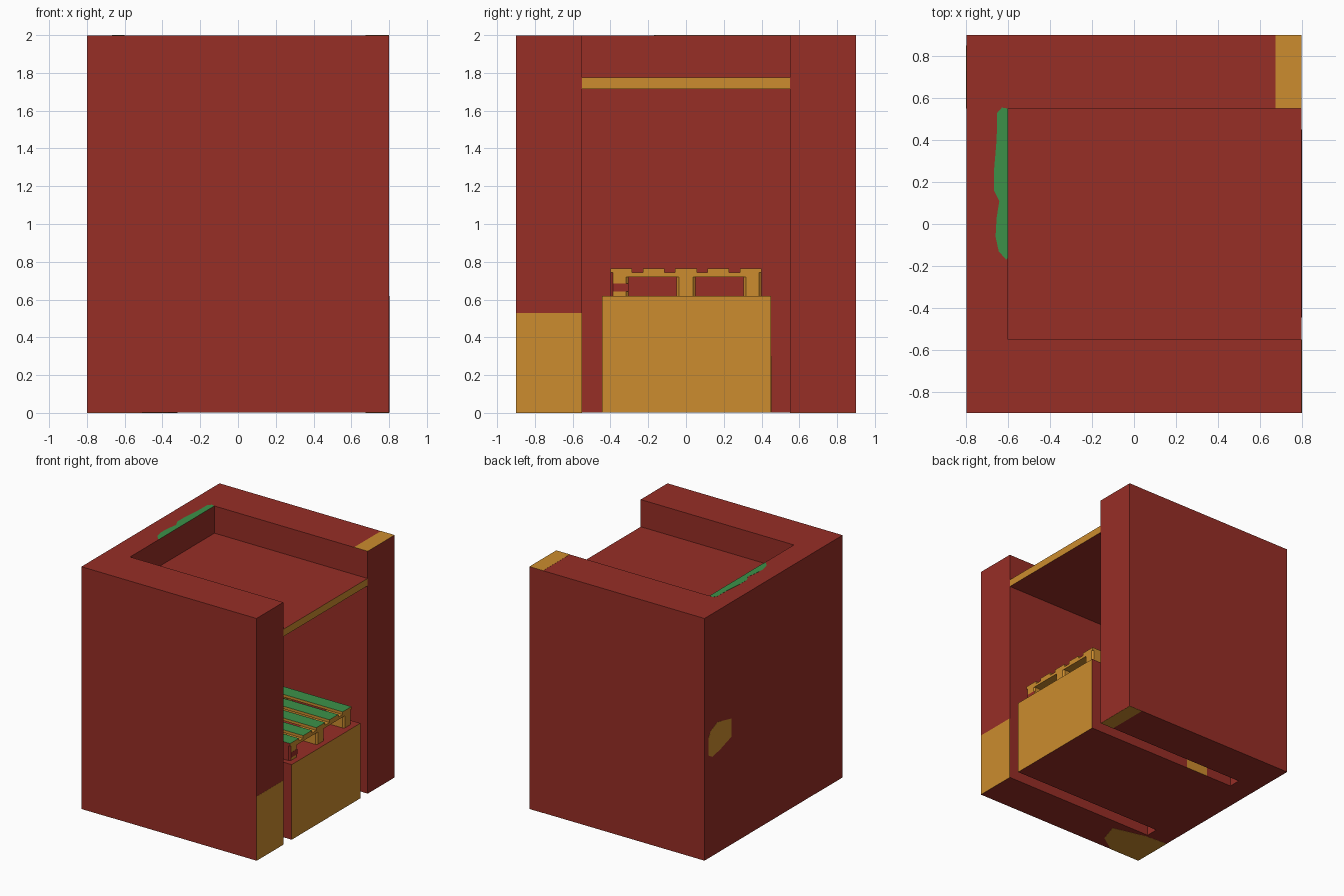
import bpy, bmesh, math
from mathutils import Vector

if "Cube" in bpy.data.objects:
    bpy.data.objects.remove(bpy.data.objects["Cube"])

def srgb(r, g, b):
    return tuple(((c / 255 + 0.055) / 1.055) ** 2.4 for c in (r, g, b)) + (1,)

def material(name, rgb):
    m = bpy.data.materials.new(name)
    m.diffuse_color = srgb(*rgb)
    m.use_nodes = True
    m.node_tree.nodes["Principled BSDF"].inputs["Base Color"].default_value = m.diffuse_color
    return m

MATS = [material("brick_red", (151, 46, 38)),
        material("wood_orange", (204, 140, 46)),
        material("leaf_green", (60, 145, 73))]
RED, ORANGE, GREEN = 0, 1, 2

def finish(bm, name, rule):
    """Recalculate normals, colour faces by rule(normal, centre), link object."""
    bmesh.ops.recalc_face_normals(bm, faces=bm.faces)
    bm.normal_update()
    for f in bm.faces:
        f.material_index = rule(f.normal, f.calc_center_median())
    me = bpy.data.meshes.new(name)
    bm.to_mesh(me)
    bm.free()
    for m in MATS:
        me.materials.append(m)
    ob = bpy.data.objects.new(name, me)
    bpy.context.collection.objects.link(ob)
    return ob

def prism(name, points, offset, rule):
    """Extrude a flat 3D outline along offset."""
    bm = bmesh.new()
    face = bm.faces.new([bm.verts.new(p) for p in points])
    ext = bmesh.ops.extrude_face_region(bm, geom=[face], use_keep_orig=True)
    verts = [v for v in ext["geom"] if isinstance(v, bmesh.types.BMVert)]
    bmesh.ops.translate(bm, verts=verts, vec=Vector(offset))
    return finish(bm, name, rule)

def box(name, x, y, z, rule, chamfer=0):
    bm = bmesh.new()
    bmesh.ops.create_cube(bm, size=1)
    for v in bm.verts:
        v.co = [(r[0] + r[1]) / 2 + c * (r[1] - r[0]) for c, r in zip(v.co, (x, y, z))]
    if chamfer:
        edges = [e for e in bm.edges if abs(e.verts[0].co.z - e.verts[1].co.z) > 1e-4]
        bmesh.ops.bevel(bm, geom=edges, offset=chamfer, segments=1, affect='EDGES')
    return finish(bm, name, rule)

def plain(colour):
    return lambda n, c: colour

def front_edge(n, c):
    return ORANGE if n.x > 0.9 else RED

T = 0.001  # thickness of painted plates

# U-shaped enclosure, open towards +x
outline = [(0.799, -0.9), (0.799, -0.55), (-0.6, -0.55), (-0.6, 0.55),
           (0.799, 0.55), (0.799, 0.9), (-0.799, 0.9), (-0.799, -0.9)]
prism("enclosure_walls", [(x, y, T) for x, y in outline], (0, 0, 2 - 2 * T), plain(RED))

# Roof panel and pedestal
box("roof_panel", (-0.6, 0.798), (-0.55, 0.55), (1.715, 1.775), front_edge)
box("pedestal", (-0.6, 0.802), (-0.445, 0.45), (T, 0.62), front_edge)

# Painted patches
box("wall_end_patch", (0.799, 0.8), (-0.9, -0.55), (0, 0.53), plain(ORANGE))
box("top_corner_patch", (0.675, 0.799), (0.55, 0.9), (2 - T, 2), plain(ORANGE))
box("bottom_corner_patch", (0.675, 0.799), (0.55, 0.9), (0, T), plain(ORANGE))
box("pedestal_side_patch", (-0.36, -0.16), (0.45, 0.452), (T, 0.3), plain(ORANGE))
prism("top_strip_patch",
      [(x, y, 2 - T) for x, y in
       [(-0.6, 0.55), (-0.63, 0.555), (-0.652, 0.53), (-0.655, 0.4), (-0.668, 0.25),
        (-0.668, 0.16), (-0.642, 0.11), (-0.655, 0.03), (-0.66, -0.06),
        (-0.645, -0.13), (-0.61, -0.17), (-0.6, -0.16)]], (0, 0, T), plain(GREEN))
prism("left_wall_patch",
      [(-0.799, y, z) for y, z in
       [(0.85, 0.85), (0.85, 0.99), (0.82, 1.04), (0.73, 1.08), (0.55, 1.04),
        (0.55, 0.89), (0.70, 0.84), (0.80, 0.82)]], (-T, 0, 0), plain(ORANGE))
prism("bottom_blob_patch",
      [(x, y, 0) for x, y in
       [(-0.32, -0.64), (-0.37, -0.8), (-0.52, -0.9), (-0.799, -0.9),
        (-0.799, -0.556), (-0.6, -0.57)]], (0, 0, T), plain(ORANGE))

# Pallet: bottom runners, nine blocks, cross boards and top slats
PX0, PX1, Z = -0.445, 0.755, 0.62

def wood(n, c):
    return RED if n.y < -0.6 and c.y < -0.38 else ORANGE

def slat_rule(n, c):
    return GREEN if n.z > 0.9 else wood(n, c)

rows = {"near": (-0.4, -0.305), "middle": (-0.05, 0.05), "far": (0.305, 0.4)}
cols = {"left": (PX0, PX0 + 0.145), "centre": (0.0825, 0.2275), "right": (PX1 - 0.145, PX1)}
for rn, ry in rows.items():
    box(f"pallet_runner_{rn}", (PX0, PX1), ry, (Z, Z + 0.022), wood, 0.013)
    for cn, cx in cols.items():
        box(f"pallet_block_{rn}_{cn}", cx, ry, (Z + 0.022, Z + 0.1), wood, 0.013)
box("pallet_block_patch", (PX1, PX1 + T), (-0.387, -0.305), (Z + 0.022, Z + 0.065), plain(RED))
for cn, cx in cols.items():
    box(f"pallet_cross_board_{cn}", cx, (-0.4, 0.4), (Z + 0.1, Z + 0.122), wood, 0.013)
for i in range(5):
    y = -0.4 + i * 0.1714
    box(f"pallet_slat_{i + 1}", (PX0, PX1), (y, y + 0.1144), (Z + 0.122, Z + 0.144), slat_rule)
